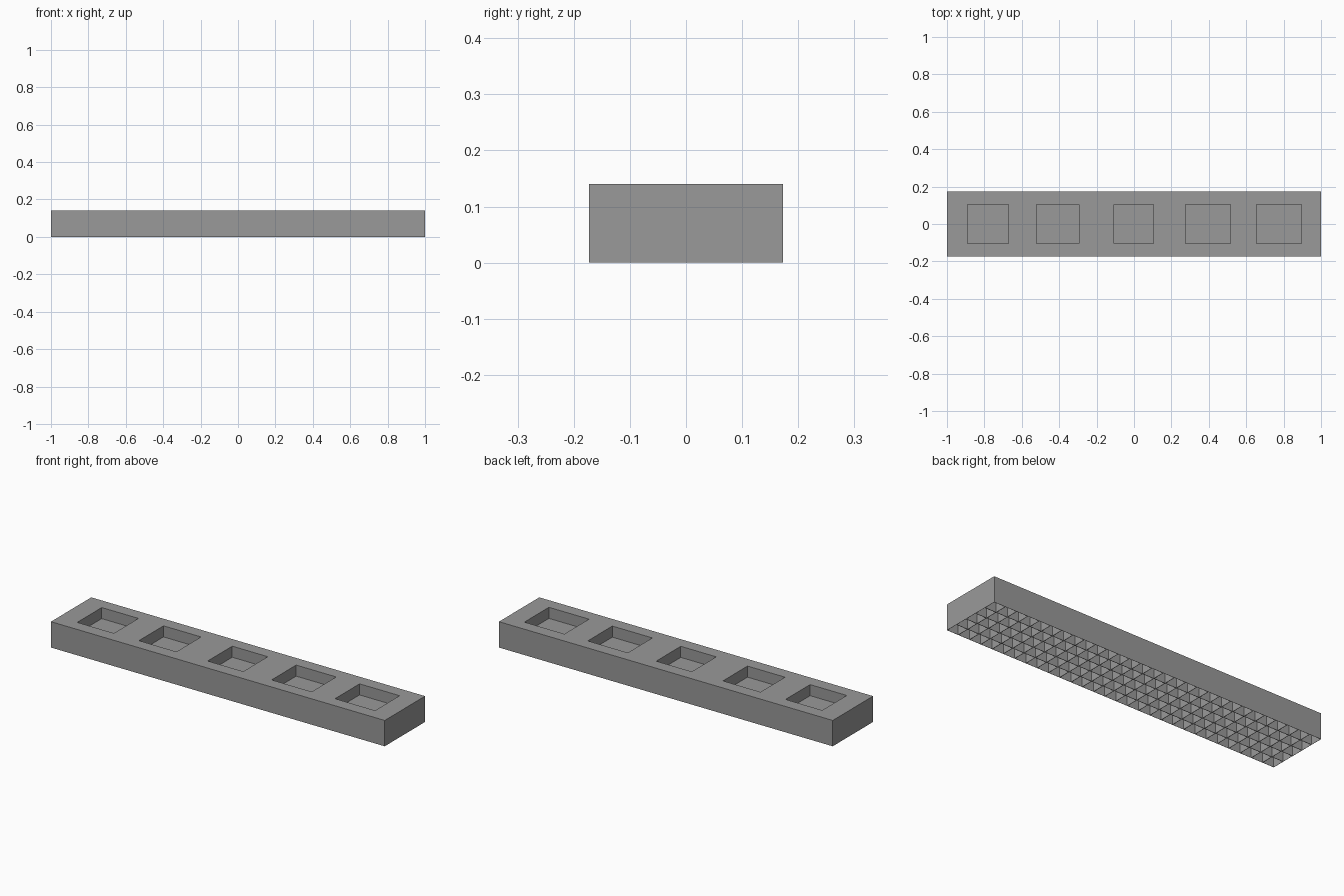
import bpy
import bmesh
from mathutils import Matrix, Vector

default_cube = bpy.data.objects.get("Cube")
if default_cube:
    bpy.data.objects.remove(default_cube)

LENGTH, WIDTH, HEIGHT = 2.0, 0.345, 0.14
CELLS_X, CELLS_Y = 29, 5
CELL_DEPTH, WALL = 0.065, 0.003
POCKET_DEPTH, POCKET_Y = 0.06, 0.105
POCKETS = [(-0.89, -0.67), (-0.52, -0.295), (-0.108, 0.105),
           (0.275, 0.515), (0.655, 0.895)]

grey = bpy.data.materials.new("mid grey")
grey.use_nodes = True
colour = (0.32, 0.32, 0.32, 1)
grey.diffuse_color = colour
grey.node_tree.nodes["Principled BSDF"].inputs["Base Color"].default_value = colour


def add_object(name, bm):
    bmesh.ops.recalc_face_normals(bm, faces=bm.faces)
    mesh = bpy.data.meshes.new(name)
    bm.to_mesh(mesh)
    bm.free()
    mesh.materials.append(grey)
    obj = bpy.data.objects.new(name, mesh)
    bpy.context.collection.objects.link(obj)
    return obj


def add_box(bm, low, high):
    low, high = Vector(low), Vector(high)
    size = Matrix.Diagonal((high - low).to_4d())
    bmesh.ops.create_cube(bm, size=1, matrix=Matrix.Translation((low + high) / 2) @ size)


# Block: outer walls raised from the rim of a cell grid, closed by a flat top
bm = bmesh.new()
bmesh.ops.create_grid(bm, x_segments=CELLS_X, y_segments=CELLS_Y, size=0.5,
                      matrix=Matrix.Diagonal((LENGTH, WIDTH, 1, 1)))
cells = bm.faces[:]
rim = [e for e in bm.edges if e.is_boundary]
raised = bmesh.ops.extrude_edge_only(bm, edges=rim)["geom"]
bmesh.ops.translate(bm, vec=(0, 0, HEIGHT),
                    verts=[g for g in raised if isinstance(g, bmesh.types.BMVert)])
top_rim = [g for g in raised if isinstance(g, bmesh.types.BMEdge) and g.is_boundary]
bmesh.ops.contextual_create(bm, geom=top_rim)

# Honeycomb of square cells open at the underside
bmesh.ops.inset_individual(bm, faces=cells, thickness=WALL / 2)
floors = bmesh.ops.extrude_discrete_faces(bm, faces=cells)["faces"]
bmesh.ops.translate(bm, vec=(0, 0, CELL_DEPTH),
                    verts=list({v for f in floors for v in f.verts}))
block = add_object("tray_block", bm)

# Five square pockets sunk into the top
bm = bmesh.new()
for left, right in POCKETS:
    add_box(bm, (left, -POCKET_Y, HEIGHT - POCKET_DEPTH), (right, POCKET_Y, HEIGHT + 0.1))
cutter = add_object("pocket_cutter", bm)
cutter.hide_render = True
cutter.hide_viewport = True

cut = block.modifiers.new("pockets", 'BOOLEAN')
cut.operation = 'DIFFERENCE'
cut.solver = 'EXACT'
cut.object = cutter
